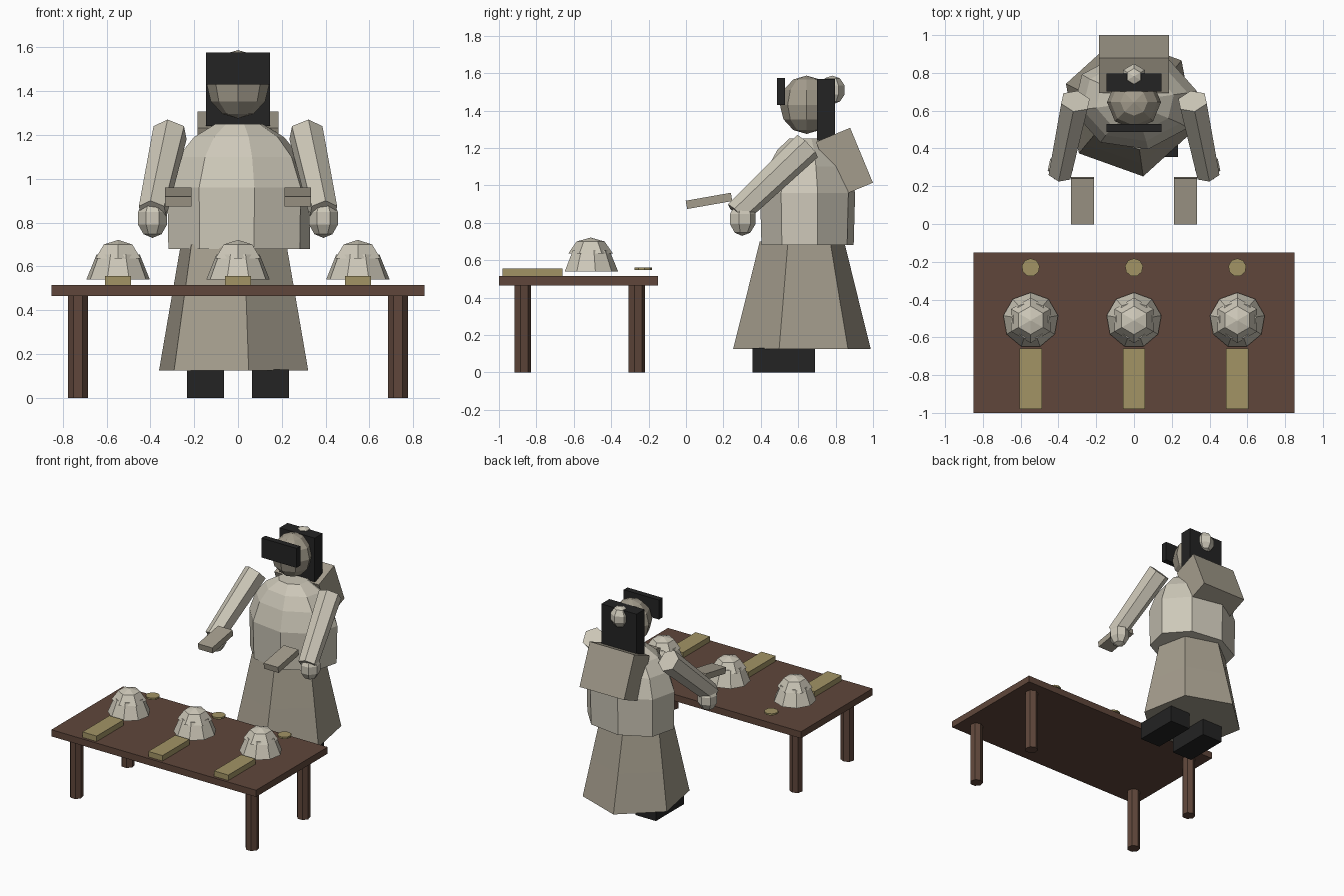
import bpy, bmesh, math
from mathutils import Vector, Matrix

if "Cube" in bpy.data.objects:
    bpy.data.objects.remove(bpy.data.objects["Cube"])


def material(name, rgb):
    m = bpy.data.materials.new(name)
    m.diffuse_color = (*rgb, 1)
    m.use_nodes = True
    m.node_tree.nodes["Principled BSDF"].inputs["Base Color"].default_value = m.diffuse_color
    return m


CREAM = material("cream", (0.61, 0.575, 0.48))
GREIGE = material("greige", (0.37, 0.335, 0.265))
BLACK = material("black", (0.017, 0.017, 0.017))
BROWN = material("brown", (0.115, 0.062, 0.043))
GOLD = material("dull gold", (0.36, 0.295, 0.13))


def finish(name, bm, mat):
    bmesh.ops.recalc_face_normals(bm, faces=bm.faces)
    me = bpy.data.meshes.new(name)
    bm.to_mesh(me)
    bm.free()
    me.materials.append(mat)
    ob = bpy.data.objects.new(name, me)
    bpy.context.collection.objects.link(ob)
    return ob


def box(name, centre, size, mat, tilt=0):
    bm = bmesh.new()
    bmesh.ops.create_cube(bm, size=1)
    bm.transform(Matrix.Translation(centre) @ Matrix.Rotation(math.radians(tilt), 4, 'X')
                 @ Matrix.Diagonal((*size, 1)))
    return finish(name, bm, mat)


def lathe(name, centre, rings, sides, mat, turn=90):
    """Faceted shell; rings are (z, radius x, radius y), closed at both ends."""
    bm = bmesh.new()
    loops = []
    for z, rx, ry in rings:
        loop = []
        for i in range(sides):
            a = math.radians(turn) + math.tau * i / sides
            loop.append(bm.verts.new((centre[0] + rx * math.cos(a),
                                      centre[1] + ry * math.sin(a), z)))
        loops.append(loop)
    for a, b in zip(loops, loops[1:]):
        for i in range(sides):
            j = (i + 1) % sides
            bm.faces.new((a[i], a[j], b[j], b[i]))
    bm.faces.new(loops[0])
    bm.faces.new(loops[-1])
    return finish(name, bm, mat)


def ball(name, centre, radii, segs, rings, mat):
    bm = bmesh.new()
    bmesh.ops.create_uvsphere(bm, u_segments=segs, v_segments=rings, radius=1)
    bm.transform(Matrix.Translation(centre) @ Matrix.Diagonal((*radii, 1)))
    return finish(name, bm, mat)


def limb(name, start, end, r1, r2, sides, mat):
    start, end = Vector(start), Vector(end)
    d = end - start
    bm = bmesh.new()
    bmesh.ops.create_cone(bm, cap_ends=True, segments=sides, radius1=r1, radius2=r2,
                          depth=d.length)
    bm.transform(Matrix.Translation((start + end) / 2)
                 @ d.to_track_quat('Z', 'Y').to_matrix().to_4x4())
    return finish(name, bm, mat)


# Table
box("table_top", (0, -0.575, 0.49), (1.7, 0.85, 0.05), BROWN)
for x in (-0.73, 0.73):
    for y in (-0.875, -0.265):
        lathe("table_leg", (x, y), [(0, 0.047, 0.047), (0.47, 0.047, 0.047)], 7, BROWN)

# Place settings: dome with cap, gold bar and gold disc
for x in (-0.547, 0, 0.547):
    lathe("dome_base", (x, -0.51),
          [(0.54, 0.147, 0.147), (0.655, 0.1, 0.1)], 9, CREAM)
    lathe("dome_cap", (x, -0.51),
          [(0.635, 0.12, 0.12), (0.70, 0.075, 0.075), (0.72, 0.004, 0.004)], 6, CREAM)
    box("gold_bar", (x, -0.82, 0.535), (0.118, 0.32, 0.042), GOLD)
    lathe("gold_disc", (x, -0.23),
          [(0.547, 0.048, 0.048), (0.56, 0.048, 0.048)], 9, GOLD)

# Robe
lathe("skirt", (-0.02, 0.62),
      [(0.125, 0.36, 0.375), (0.40, 0.31, 0.305), (0.70, 0.255, 0.23)], 6, GREIGE, -79)
lathe("torso", (0.005, 0.65),
      [(0.68, 0.33, 0.252), (0.96, 0.335, 0.26), (1.10, 0.285, 0.215),
       (1.19, 0.21, 0.165), (1.25, 0.11, 0.10)], 8, CREAM, -78)
box("back_bundle", (0, 0.847, 1.123), (0.37, 0.198, 0.318), GREIGE, 22.5)

# Head and hair
ball("head", (0, 0.645, 1.431), (0.143, 0.143, 0.156), 8, 6, GREIGE)
box("visor", (0, 0.508, 1.502), (0.292, 0.044, 0.146), BLACK)
box("back_hair", (0, 0.748, 1.405), (0.292, 0.095, 0.33), BLACK)
ball("hair_bun", (0, 0.782, 1.51), (0.07, 0.07, 0.077), 6, 5, CREAM)

# Mirrored arms, hands, floating blocks and shoes
for s in (-1, 1):
    limb("arm", (s * 0.31, 0.65, 1.21), (s * 0.39, 0.27, 0.85), 0.082, 0.068, 6, CREAM)
    ball("hand", (s * 0.39, 0.30, 0.82), (0.072, 0.075, 0.09), 7, 5, CREAM)
    box("held_block", (s * 0.273, 0.123, 0.917), (0.12, 0.245, 0.045), GREIGE, 10)
    box("shoe", (s * 0.148, 0.522, 0.065), (0.17, 0.335, 0.13), BLACK)
